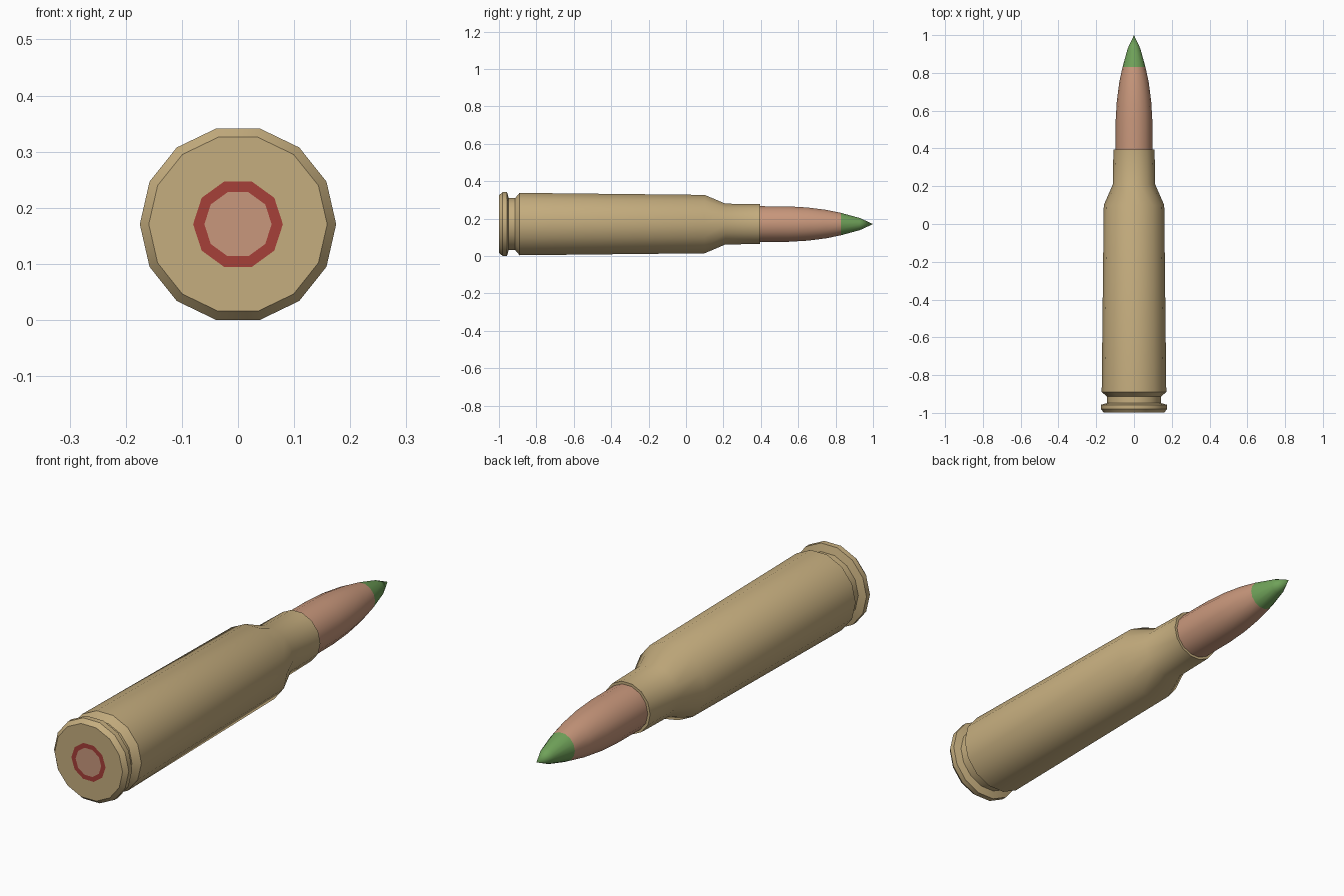
import bpy, bmesh, math

if "Cube" in bpy.data.objects:
    bpy.data.objects.remove(bpy.data.objects["Cube"])

CENTRE_Z = 0.1706


def material(name, rgb):
    m = bpy.data.materials.new(name)
    m.diffuse_color = (*rgb, 1)
    m.use_nodes = True
    m.node_tree.nodes["Principled BSDF"].inputs["Base Color"].default_value = m.diffuse_color
    return m


def lathe(name, profile, sides, mat):
    """Revolve (y, radius) points around the long axis; radius 0 makes a pole."""
    bm = bmesh.new()
    rings = []
    for y, r in profile:
        if r == 0:
            rings.append([bm.verts.new((0, y, CENTRE_Z))] * sides)
        else:
            rings.append([bm.verts.new((r * math.cos(2 * math.pi * i / sides), y,
                                        CENTRE_Z + r * math.sin(2 * math.pi * i / sides)))
                          for i in range(sides)])
    for a, b in zip(rings, rings[1:]):
        for i in range(sides):
            j = (i + 1) % sides
            # outward winding when the profile runs from base to tip
            quad = [a[i], b[i], b[j], a[j]]
            bm.faces.new(list(dict.fromkeys(quad)))
    bmesh.ops.recalc_face_normals(bm, faces=bm.faces)
    # flat base discs must look towards the front
    if all(abs(f.normal.y) > 0.99 for f in bm.faces):
        for f in bm.faces:
            if f.normal.y > 0:
                f.normal_flip()
    me = bpy.data.meshes.new(name)
    bm.to_mesh(me)
    bm.free()
    ob = bpy.data.objects.new(name, me)
    bpy.context.collection.objects.link(ob)
    me.materials.append(mat)
    bpy.ops.object.select_all(action='DESELECT')
    ob.select_set(True)
    bpy.context.view_layer.objects.active = ob
    bpy.ops.object.shade_smooth_by_angle(angle=math.radians(30))
    return ob


brass = material("brass", (0.56, 0.42, 0.21))
copper = material("copper", (0.58, 0.31, 0.20))
green = material("green_paint", (0.16, 0.36, 0.10))
red = material("red_sealant", (0.38, 0.05, 0.04))

# Case: base, rim, extractor groove, tapered body, shoulder, neck and mouth
lathe("case", [(-0.999, 0), (-0.999, 0.159), (-0.98, 0.175), (-0.957, 0.175),
               (-0.948, 0.143), (-0.913, 0.143), (-0.89, 0.171),
               (0.10, 0.160), (0.21, 0.112), (0.395, 0.109), (0.395, 0.094)],
      14, brass)

# Bullet jacket
lathe("bullet", [(0.38, 0.098), (0.55, 0.097), (0.65, 0.091),
                 (0.75, 0.078), (0.83, 0.061)], 14, copper)

# Painted tip
lathe("bullet_tip", [(0.83, 0.061), (0.93, 0.033), (1.0, 0)], 14, green)

# Primer with its sealant ring, flush with the base
lathe("primer_seal", [(-1.0, 0.06), (-1.0, 0.08)], 10, red)
lathe("primer", [(-1.0, 0), (-1.0, 0.06)], 10, copper)
